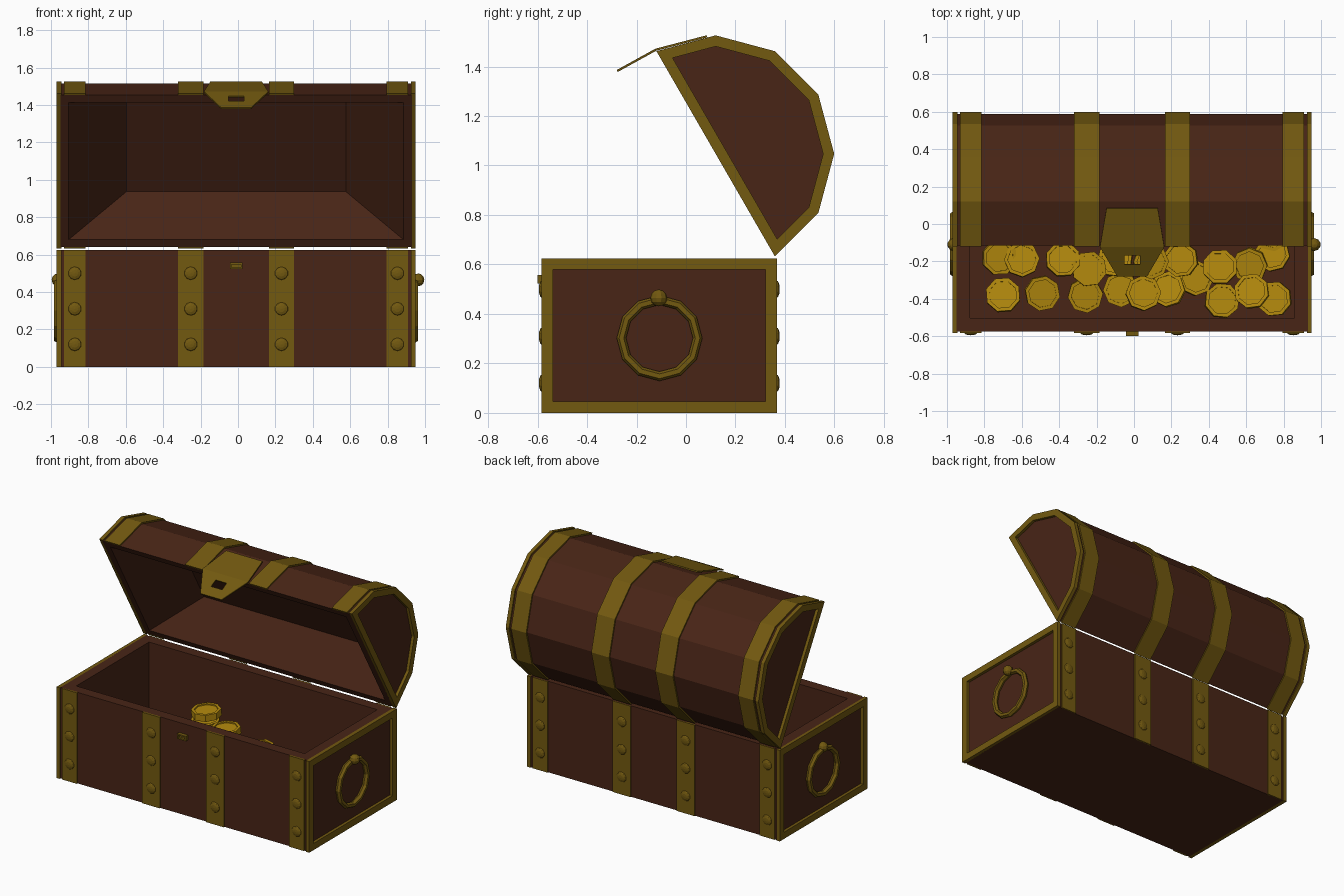
import bpy, bmesh, math, random
from mathutils import Vector, Matrix

if "Cube" in bpy.data.objects:
    bpy.data.objects.remove(bpy.data.objects["Cube"])

random.seed(4)
CX = -0.01                      # middle of the chest body in x


def material(name, rgb):
    m = bpy.data.materials.new(name)
    m.diffuse_color = (*rgb, 1)
    m.use_nodes = True
    m.node_tree.nodes["Principled BSDF"].inputs["Base Color"].default_value = m.diffuse_color
    return m


WOOD = material("wood", (0.065, 0.018, 0.008))
BRASS = material("brass", (0.17, 0.10, 0.005))
GOLD = material("gold", (0.45, 0.25, 0.004))


def finish(name, bm, mat):
    bmesh.ops.recalc_face_normals(bm, faces=bm.faces)
    me = bpy.data.meshes.new(name)
    bm.to_mesh(me)
    bm.free()
    me.materials.append(mat)
    ob = bpy.data.objects.new(name, me)
    bpy.context.collection.objects.link(ob)
    return ob


def prism(pts, x0, x1):
    """Extrude a (y, z) profile along x; returns bmesh and its side faces."""
    bm = bmesh.new()
    a, b = ([bm.verts.new((x, *p)) for p in pts] for x in (x0, x1))
    n = len(pts)
    sides = [bm.faces.new((a[i], a[(i + 1) % n], b[(i + 1) % n], b[i])) for i in range(n)]
    bm.faces.new(a[::-1])
    bm.faces.new(b)
    bmesh.ops.recalc_face_normals(bm, faces=bm.faces)
    return bm, sides


def hollow(bm, face, wall, depth, scale):
    """Inset a face and sink it into the solid, tapering the pocket."""
    direction = -face.normal.copy()
    bmesh.ops.inset_region(bm, faces=[face], thickness=wall, use_even_offset=True)
    f = bmesh.ops.extrude_discrete_faces(bm, faces=[face])["faces"][0]
    c = f.calc_center_median()
    for v in f.verts:
        v.co = c + (v.co - c) * scale + direction * depth


def inset_profile(pts, d):
    """Shrink a counter-clockwise convex profile by d."""
    out, n = [], len(pts)
    for i in range(n):
        p, q, r = Vector(pts[i - 1]), Vector(pts[i]), Vector(pts[(i + 1) % n])
        e, f = (q - p).normalized(), (r - q).normalized()
        n1, n2 = Vector((-e.y, e.x)), Vector((-f.y, f.x))
        out.append(tuple(q + (n1 + n2) * d / (1 + n1.dot(n2))))
    return out


def frame(name, outer, width, x0, x1):
    """Flat rim following a profile."""
    bm = bmesh.new()
    inner = inset_profile(outer, width)
    loops = [[bm.verts.new((x, *p)) for p in pts]
             for pts, x in ((outer, x0), (outer, x1), (inner, x1), (inner, x0))]
    n = len(outer)
    for k in range(4):
        a, b = loops[k], loops[(k + 1) % 4]
        for i in range(n):
            j = (i + 1) % n
            bm.faces.new((a[i], a[j], b[j], b[i]))
    finish(name, bm, BRASS)


def rect(y0, y1, z0, z1):
    return [(y0, z0), (y1, z0), (y1, z1), (y0, z1)]


def arc(r):
    return [(0.12 + r * math.cos(math.radians(t)), 1.047 + r * math.sin(math.radians(t)))
            for t in range(-60, 121, 30)]


# Wooden box and opened barrel lid
bm, sides = prism(rect(-0.575, 0.36, 0, 0.625), CX - 0.94, CX + 0.94)
hollow(bm, sides[2], 0.073, 0.55, 1)
finish("chest_box", bm, WOOD)
bm, sides = prism(arc(0.469), CX - 0.94, CX + 0.94)
hollow(bm, sides[6], 0.045, 0.26, 0.656)
finish("chest_lid", bm, WOOD)

BOX_RIM, LID_RIM = rect(-0.584, 0.368, 0, 0.625), arc(0.479)
for s, side in ((-1, "left"), (1, "right")):
    # Brass rims on the ends
    xs = sorted((CX + s * 0.935, CX + s * 0.96))
    frame(f"box_rim_{side}", BOX_RIM, 0.046, *xs)
    frame(f"lid_rim_{side}", LID_RIM, 0.043, *xs)

    # Ring handle and its knob
    bpy.ops.mesh.primitive_torus_add(major_segments=12, minor_segments=6, major_radius=0.154,
                                     minor_radius=0.019, rotation=(0, math.pi / 2, 0),
                                     location=(CX + s * 0.957, -0.107, 0.302))
    ring = bpy.context.object
    ring.name = f"handle_ring_{side}"
    ring.data.materials.append(BRASS)
    bm = bmesh.new()
    bmesh.ops.create_uvsphere(bm, u_segments=10, v_segments=6, radius=0.034,
                              matrix=Matrix.Translation((s * 0.964, -0.11, 0.465)))
    finish(f"handle_knob_{side}", bm, BRASS)

    # Straps over box and lid, with rivets
    for lo, hi, label in ((0.805, 0.92, "outer"), (0.175, 0.31, "inner")):
        x0, x1 = sorted((CX + s * lo, CX + s * hi))
        for y0, y1, yr, face in ((-0.583, -0.57, -0.582, "front"), (0.355, 0.367, 0.366, "back")):
            bm, _ = prism(rect(y0, y1, 0, 0.625), x0, x1)
            finish(f"{face}_strap_{label}_{side}", bm, BRASS)
            bm = bmesh.new()
            for z in (0.12, 0.31, 0.5):
                m = Matrix.Translation(((x0 + x1) / 2, yr, z)) @ Matrix.Diagonal((1, 0.36, 1, 1)) \
                    @ Matrix.Rotation(math.pi / 2, 4, 'X')
                bmesh.ops.create_uvsphere(bm, u_segments=10, v_segments=6, radius=0.036, matrix=m)
            finish(f"{face}_rivets_{label}_{side}", bm, BRASS)
        bm, _ = prism(arc(0.479) + arc(0.465)[::-1], x0, x1)
        finish(f"lid_strap_{label}_{side}", bm, BRASS)

# Latch plate: bent at the lid edge, with a slot in the hanging flap
bm = bmesh.new()
top, bend, tip = (0.085, 1.522), (-0.122, 1.468), (-0.278, 1.382)


def pair(half, p):
    return [bm.verts.new((CX + k * half, *p)) for k in (-1, 1)]


def along(t):
    return tuple(b + (e - b) * t for b, e in zip(bend, tip))


a, b, c = pair(0.137, top), pair(0.172, bend), pair(0.08, tip)
d, e = pair(0.042, along(0.29)), pair(0.042, along(0.6))
for f in ((a[0], b[0], b[1], a[1]), (b[0], d[0], d[1], b[1]), (b[0], c[0], e[0], d[0]),
          (c[0], c[1], e[1], e[0]), (b[1], d[1], e[1], c[1])):
    bm.faces.new(f)
latch = finish("latch_plate", bm, BRASS)
solid = latch.modifiers.new("thickness", 'SOLIDIFY')
solid.thickness, solid.offset = 0.009, 0

# Staple that the latch closes over
bm, sides = prism(rect(-0.60, -0.57, 0.523, 0.557), CX - 0.034, CX + 0.034)
hollow(bm, sides[3], 0.009, 0.015, 1)
finish("latch_staple", bm, BRASS)


# Gold coins: dished eight-sided discs
def coin(x, y, z, tilt=0.15):
    bm = bmesh.new()
    bmesh.ops.create_cone(bm, cap_ends=True, segments=8, radius1=0.095, radius2=0.095, depth=0.045)
    for f in [f for f in bm.faces if len(f.verts) == 8]:
        hollow(bm, f, 0.018, 0.008, 1)
    r = random.uniform
    bm.transform(Matrix.Translation((x, y, z)) @ Matrix.Rotation(r(-tilt, tilt), 4, 'X')
                 @ Matrix.Rotation(r(-tilt, tilt), 4, 'Y') @ Matrix.Rotation(r(0, 3), 4, 'Z'))
    finish("coin", bm, GOLD)


front_coins = [(-0.70, -0.38), (-0.60, -0.19), (-0.49, -0.37), (-0.38, -0.19), (-0.26, -0.38),
               (-0.24, -0.24), (-0.07, -0.35), (0.05, -0.37), (0.18, -0.35), (0.25, -0.19),
               (0.33, -0.29), (0.46, -0.23), (0.47, -0.41), (0.63, -0.36), (0.62, -0.22),
               (0.75, -0.40), (0.74, -0.16), (-0.72, -0.18), (-0.10, -0.19), (0.09, -0.20)]
for i, (x, y) in enumerate(front_coins):
    for yy in (y, -0.21 - y):
        coin(x, yy, 0.13 + 0.05 * (i % 2) + random.uniform(0, 0.02))
for x, y, z in ((-0.38, 0.2, 0.31), (-0.38, 0.19, 0.25), (-0.19, 0.14, 0.26), (-0.2, 0.13, 0.21)):
    coin(x, y, z, 0.05)
